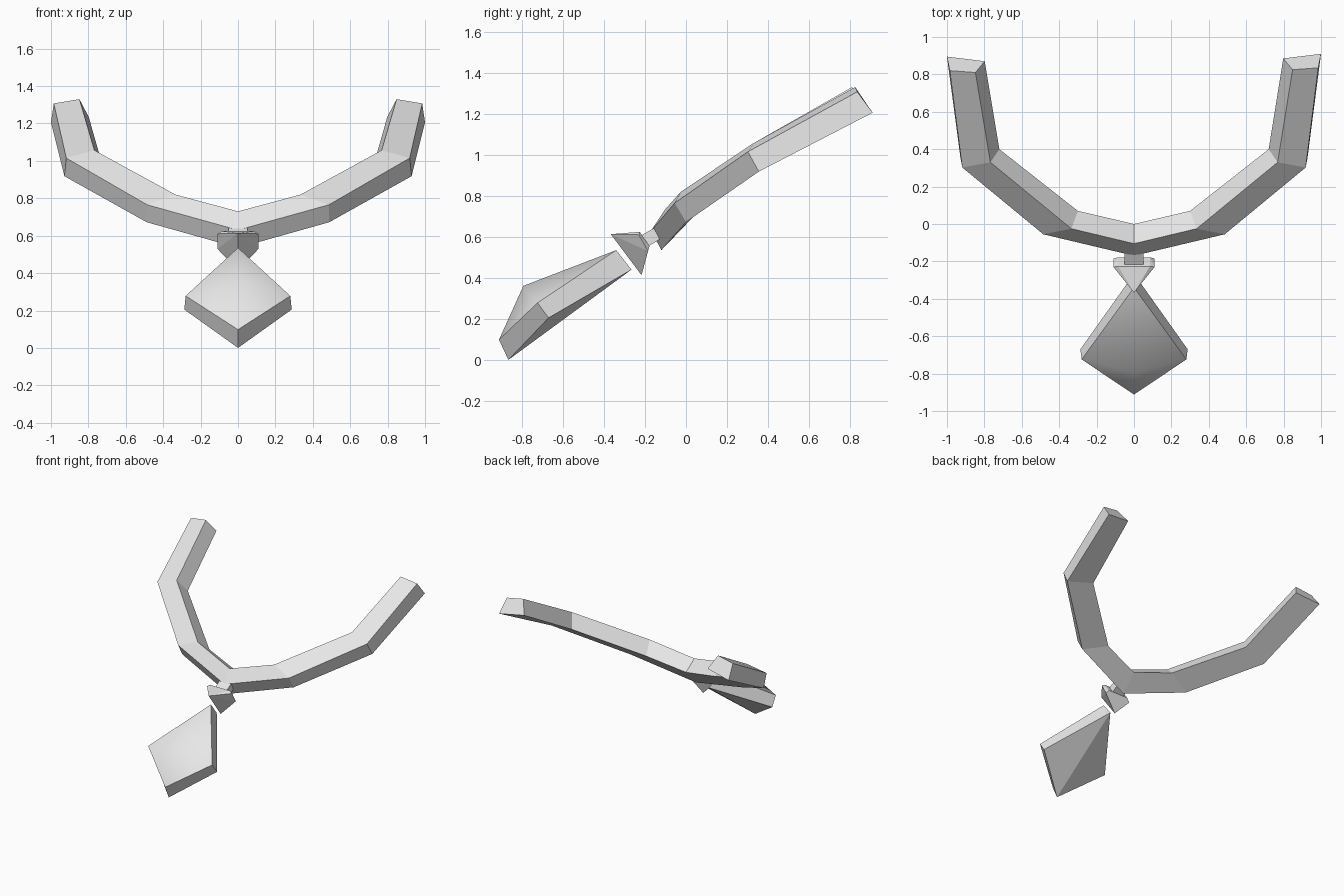
import bpy
import bmesh
from mathutils import Vector

cube = bpy.data.objects.get("Cube")
if cube:
    bpy.data.objects.remove(cube)

GREY = (0.8, 0.8, 0.8, 1)
metal = bpy.data.materials.new("plain grey")
metal.use_nodes = True
metal.diffuse_color = GREY
metal.node_tree.nodes["Principled BSDF"].inputs["Base Color"].default_value = GREY


def finish(name, bm):
    bmesh.ops.recalc_face_normals(bm, faces=bm.faces)
    mesh = bpy.data.meshes.new(name)
    bm.to_mesh(mesh)
    bm.free()
    mesh.materials.append(metal)
    obj = bpy.data.objects.new(name, mesh)
    bpy.context.collection.objects.link(obj)
    return obj


def mirrored(points):
    return [(s * x, y, z) for x, y, z in points for s in (1, -1)]


def hull(name, points):
    bm = bmesh.new()
    for p in points:
        bm.verts.new(p)
    bmesh.ops.convex_hull(bm, input=bm.verts)
    bmesh.ops.dissolve_limit(bm, angle_limit=0.02, verts=bm.verts, edges=bm.edges)
    return finish(name, bm)


# Neck band: four-cornered sections (inner front, outer front, outer back, inner back)
center = [(0, -.105, .73), (0, -.17, .63), (0, -.12, .535), (0, 0, .66)]
half = [
    [(.335, -.025, .82), (.485, -.055, .765), (.488, 0, .672), (.3, .07, .735)],
    [(.768, .33, 1.057), (.918, .302, 1.015), (.928, .355, .918), (.72, .4, .96)],
    [(.848, .825, 1.33), (.985, .835, 1.307), (1, .91, 1.205), (.798, .885, 1.235)],
]
right = [[Vector((-x, y, z)) for x, y, z in ring] for ring in half]
for corner in right[-1]:  # the right arm is a touch shorter
    corner.y -= .015
bm = bmesh.new()
rings = [[bm.verts.new(p) for p in ring] for ring in right[::-1] + [center] + half]
for a, b in zip(rings, rings[1:]):
    for i in range(4):
        j = (i + 1) % 4
        bm.faces.new((a[i], a[j], b[j], b[i]))
bm.faces.new(rings[0])
bm.faces.new(rings[-1])
finish("neck_band", bm)

# Small link between the band and the bail
hull("link", mirrored([(.05, -.217, .608), (.05, -.188, .551),
                       (.05, -.125, .66), (.05, -.1, .605)]))

# Wedge-shaped bail with a bevelled top and a ridge below
hull("bail", mirrored([(.085, -.226, .624), (.085, -.178, .556),
                       (.11, -.23, .61), (.11, -.185, .53)])
     + [(0, -.367, .613), (0, -.217, .413)])

# Kite-shaped pendant: rim, domed front and ridged back
front = [(0, -.34, .535), (.28, -.724, .278), (0, -.912, .098), (-.28, -.724, .278)]
back = [(0, -.266, .44), (.287, -.67, .205), (0, -.866, 0), (-.287, -.67, .205)]
bm = bmesh.new()
f = [bm.verts.new(p) for p in front]
b = [bm.verts.new(p) for p in back]
apex = bm.verts.new((0, -.793, .361))
for i in range(4):
    j = (i + 1) % 4
    bm.faces.new((f[i], f[j], b[j], b[i]))
    bm.faces.new((f[i], f[j], apex)).smooth = True
bm.faces.new((b[0], b[1], b[2]))
bm.faces.new((b[0], b[2], b[3]))
finish("pendant", bm)
